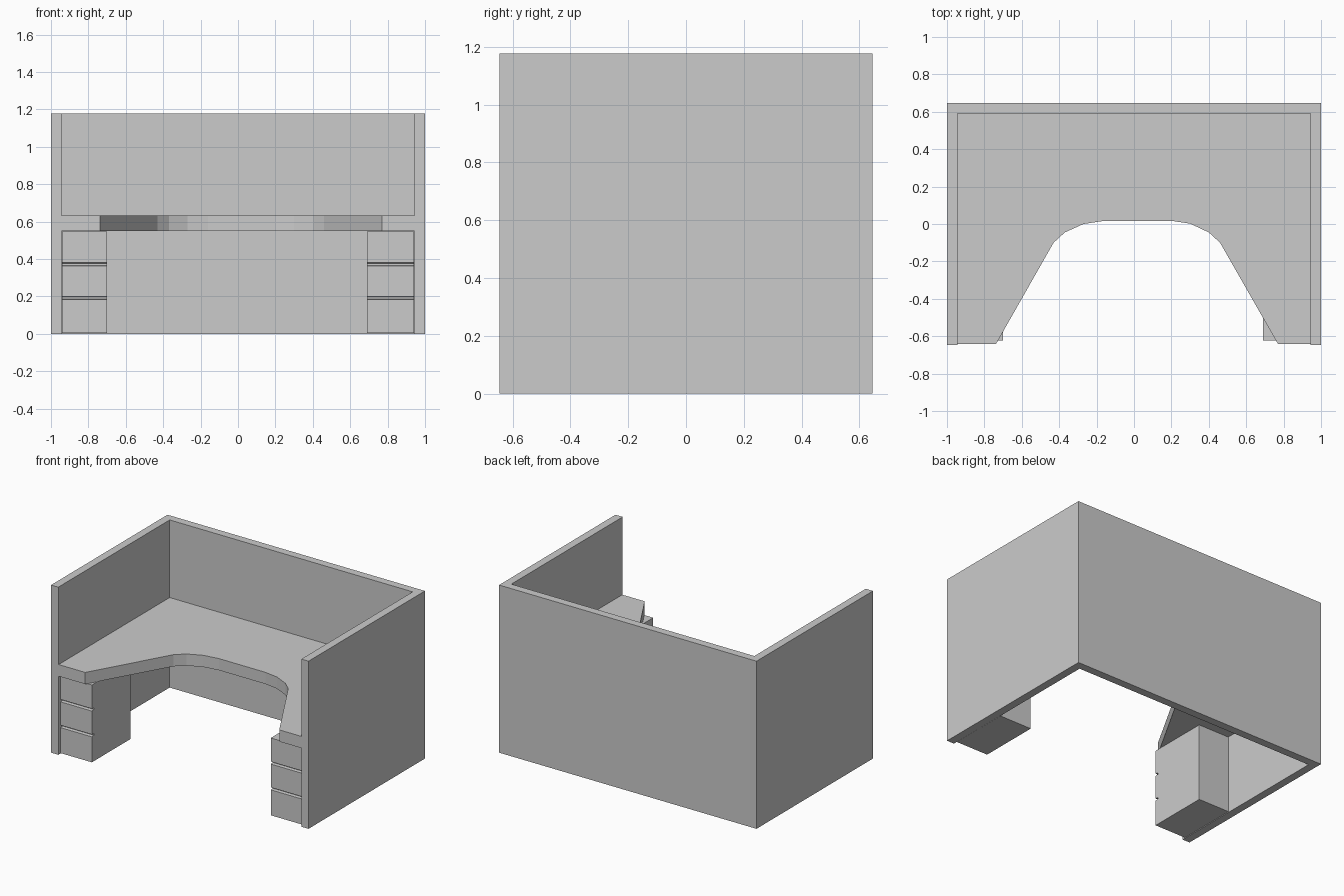
import bpy, bmesh
from mathutils import Vector

if "Cube" in bpy.data.objects:
    bpy.data.objects.remove(bpy.data.objects["Cube"])


def prism(name, profile, direction, place):
    """Extrude a closed 2D profile along a direction; place maps 2D to 3D."""
    bm = bmesh.new()
    face = bm.faces.new([bm.verts.new(place(a, b)) for a, b in profile])
    ext = bmesh.ops.extrude_face_region(bm, geom=[face], use_keep_orig=True)
    verts = [g for g in ext["geom"] if isinstance(g, bmesh.types.BMVert)]
    bmesh.ops.translate(bm, verts=verts, vec=Vector(direction))
    bmesh.ops.recalc_face_normals(bm, faces=bm.faces)
    mesh = bpy.data.meshes.new(name)
    bm.to_mesh(mesh)
    bm.free()
    obj = bpy.data.objects.new(name, mesh)
    bpy.context.collection.objects.link(obj)
    return obj


W, D, H, T = 1.0, 0.646, 1.177, 0.056

# U-shaped partition wall
prism("partition_wall",
      [(-W, -D), (-W + T, -D), (-W + T, D - T), (W - T, D - T),
       (W - T, -D), (W, -D), (W, D), (-W, D)],
      (0, 0, H), lambda x, y: (x, y, 0))

# Desktop with a curved knee cut-out
prism("desktop",
      [(-0.944, -0.642), (-0.738, -0.642), (-0.43, -0.10), (-0.37, -0.045),
       (-0.27, 0.0), (-0.16, 0.017), (0.20, 0.017), (0.30, 0.002),
       (0.40, -0.045), (0.46, -0.10), (0.77, -0.642), (0.944, -0.642),
       (0.944, 0.59), (-0.944, 0.59)],
      (0, 0, 0.082), lambda x, y: (x, y, 0.55))

# Drawer pedestals, front face grooved between the drawers
front, back, depth = -0.622, -0.193, 0.022
profile = [(back, 0.546), (back, 0.003), (front, 0.003)]
for low, high in ((0.182, 0.199), (0.363, 0.380)):
    profile += [(front, low), (front + depth, low + 0.003),
                (front + depth, high - 0.003), (front, high)]
profile.append((front, 0.546))

for side, x0, x1 in (("left", -0.942, -0.70), ("right", 0.69, 0.94)):
    prism(side + "_drawer_pedestal", profile, (x1 - x0, 0, 0),
          lambda y, z, x0=x0: (x0, y, z))
